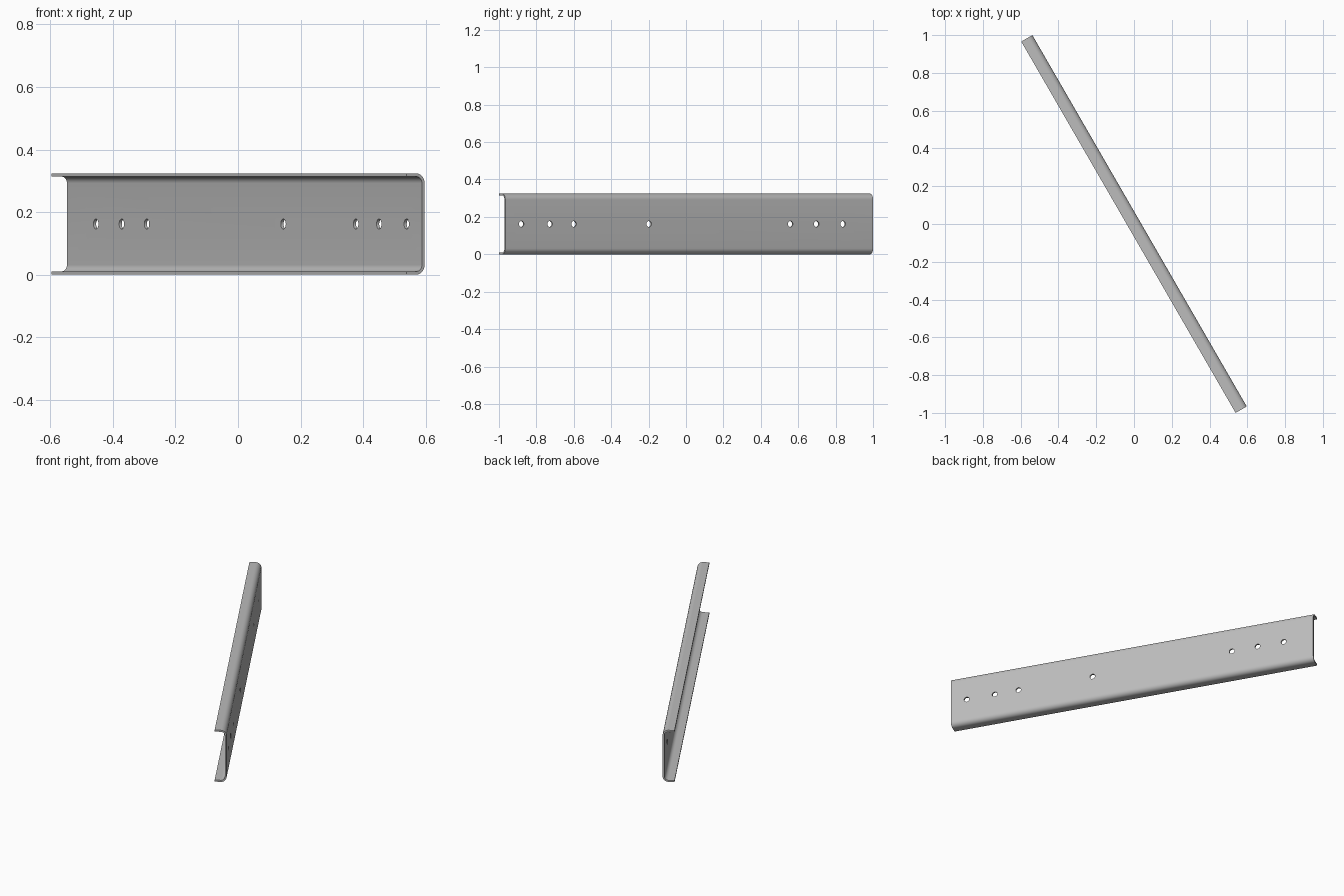
import bpy, bmesh, math
from mathutils import Matrix, Vector

LENGTH, DEPTH, HEIGHT = 2.27, 0.068, 0.324
THICK, INNER_R = 0.01, 0.022
BEND_STEPS = 8
HOLE_R = 0.016
HOLES = [-0.95, -0.786, -0.625, 0.248, 0.712, 0.86, 1.036]

if "Cube" in bpy.data.objects:
    bpy.data.objects.remove(bpy.data.objects["Cube"])

steel = bpy.data.materials.new("grey steel")
steel.use_nodes = True
colour = (0.5, 0.5, 0.5, 1)
steel.diffuse_color = colour
steel.node_tree.nodes["Principled BSDF"].inputs["Base Color"].default_value = colour


def finish(bm, name):
    bmesh.ops.recalc_face_normals(bm, faces=bm.faces)
    mesh = bpy.data.meshes.new(name)
    bm.to_mesh(mesh)
    bm.free()
    mesh.materials.append(steel)
    obj = bpy.data.objects.new(name, mesh)
    bpy.context.collection.objects.link(obj)
    return obj


def c_line(radius, inset):
    """Half-open C outline, bottom flange tip to top flange tip."""
    cy = DEPTH / 2 - THICK - INNER_R
    cz = HEIGHT / 2 - THICK - INNER_R
    arc = [(cy + radius * math.cos(a), cz + radius * math.sin(a))
           for a in (math.pi / 2 * i / BEND_STEPS for i in range(BEND_STEPS + 1))]
    top = arc + [(-DEPTH / 2, HEIGHT / 2 - inset)]
    bottom = [(y, -z) for y, z in reversed(top)]
    return bottom + top


# Folded channel: C section swept along its length
section = c_line(INNER_R + THICK, 0) + c_line(INNER_R, THICK)[::-1]
bm = bmesh.new()
face = bm.faces.new([bm.verts.new((-LENGTH / 2, y, z)) for y, z in section])
swept = bmesh.ops.extrude_face_region(bm, geom=[face], use_keep_orig=True)
bmesh.ops.translate(bm, vec=Vector((LENGTH, 0, 0)),
                    verts=[v for v in swept["geom"] if isinstance(v, bmesh.types.BMVert)])
channel = finish(bm, "channel_rail")

# Bolt holes through the web
bm = bmesh.new()
for x in HOLES:
    place = Matrix.Translation((x, DEPTH / 2, 0)) @ Matrix.Rotation(math.pi / 2, 4, "X")
    bmesh.ops.create_cone(bm, cap_ends=True, segments=24, radius1=HOLE_R,
                          radius2=HOLE_R, depth=0.05, matrix=place)
cutter = finish(bm, "hole_cutter")
cutter.hide_render = True

cut = channel.modifiers.new("bolt_holes", "BOOLEAN")
cut.operation = "DIFFERENCE"
cut.solver = "EXACT"
cut.object = cutter
bpy.context.view_layer.objects.active = channel
bpy.ops.object.select_all(action="DESELECT")
channel.select_set(True)
bpy.ops.object.modifier_apply(modifier=cut.name)
bpy.data.objects.remove(cutter)
bpy.ops.object.shade_smooth_by_angle(angle=math.radians(30))

# Stand the rail on the ground, turned to its diagonal
channel.location = (0, 0, HEIGHT / 2)
channel.rotation_euler = (0, 0, math.radians(-60))
